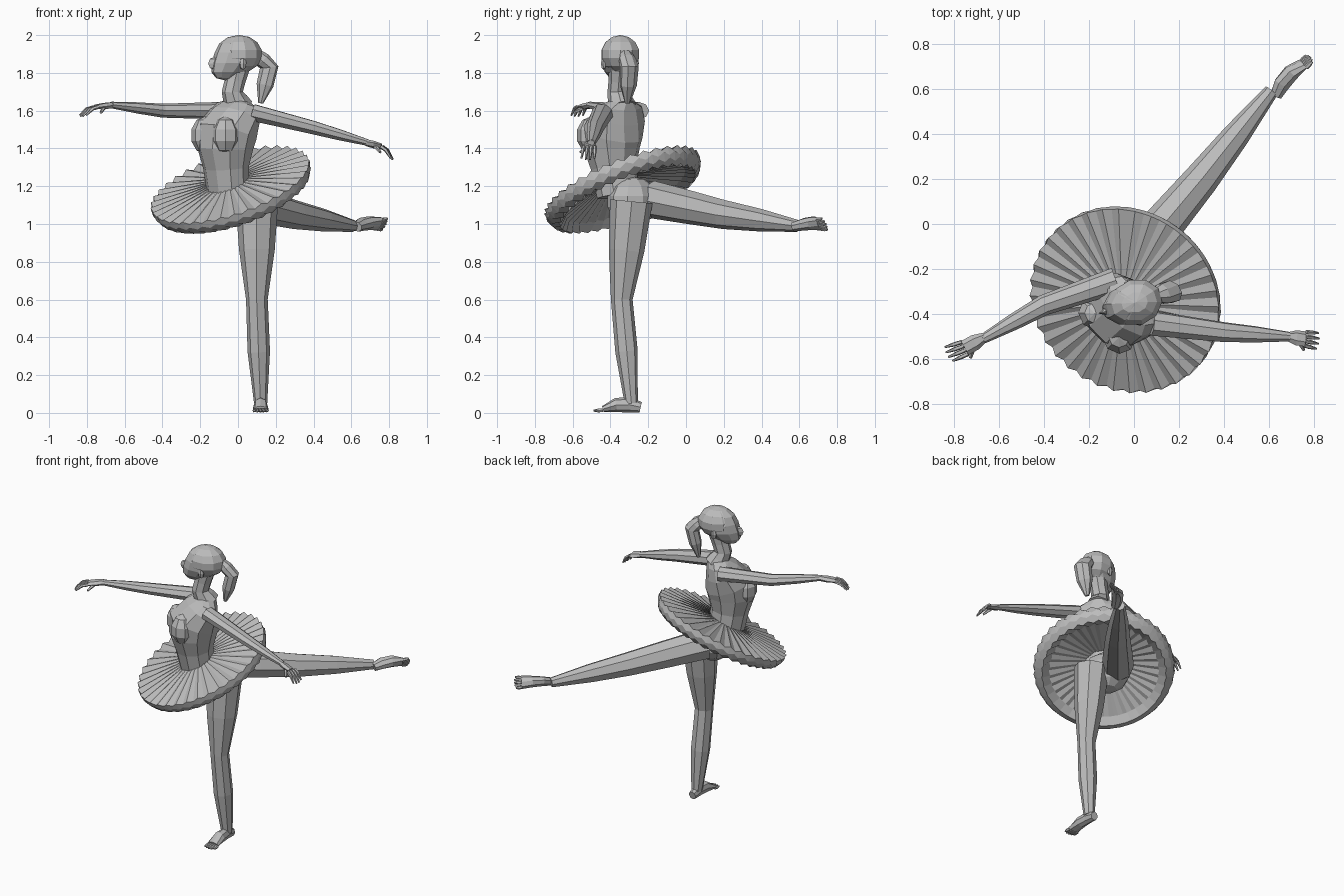
import bpy
import bmesh
from math import cos, sin, pi
from mathutils import Vector, Matrix

if "Cube" in bpy.data.objects:
    bpy.data.objects.remove(bpy.data.objects["Cube"], do_unlink=True)

colour = (.5, .5, .5, 1)
grey = bpy.data.materials.new("plain grey")
grey.use_nodes = True
grey.diffuse_color = colour
grey.node_tree.nodes["Principled BSDF"].inputs["Base Color"].default_value = colour

UP = Vector((0, 0, 1))
SIDE = Vector((1, -1, 0)).normalized()      # the body's left
FRONT = Vector((-1, -1, 0)).normalized()    # where the chest points
FACE = Vector((-1, -.3, 0)).normalized()    # where the head looks
CHEEK = FACE.cross(UP)


def finish(name, bm):
    bmesh.ops.recalc_face_normals(bm, faces=bm.faces)
    mesh = bpy.data.meshes.new(name)
    bm.to_mesh(mesh)
    bm.free()
    mesh.materials.append(grey)
    bpy.context.collection.objects.link(bpy.data.objects.new(name, mesh))


def bridge(bm, first, second):
    for i in range(len(first)):
        bm.faces.new((first[i - 1], first[i], second[i], second[i - 1]))


def loft(name, strands, sides=8, wide=SIDE):
    """Skin rings of (centre, width radius, depth radius) along each strand."""
    bm = bmesh.new()
    for rings in strands:
        last = len(rings) - 1
        loops = []
        for i, (centre, width, depth) in enumerate(rings):
            along = rings[min(i + 1, last)][0] - rings[max(i - 1, 0)][0]
            along.normalize()
            across = (wide - along * wide.dot(along)).normalized()
            out = along.cross(across)
            angles = [2 * pi * k / sides for k in range(sides)]
            loops.append([bm.verts.new(centre + across * cos(a) * width + out * sin(a) * depth)
                          for a in angles])
        for first, second in zip(loops, loops[1:]):
            bridge(bm, first, second)
        bm.faces.new(loops[0])
        bm.faces.new(loops[-1])
    finish(name, bm)


def limb(name, joints, radii, depth=1):
    """Two bones; the radii are for the three joints and the middles between them."""
    top, bend, end = [Vector(j) for j in joints]
    path = [top, top.lerp(bend, .5), bend, bend.lerp(end, .5), end]
    loft(name, [[(p, r, r * depth) for p, r in zip(path, radii)]])


def oval(name, centre, forward, radii, segments=8, jaw=0):
    """Faceted ellipsoid; jaw narrows its lower half and pushes it forward."""
    bm = bmesh.new()
    bmesh.ops.create_uvsphere(bm, u_segments=segments, v_segments=max(4, segments - 3), radius=1)
    length, width, height = radii
    frame = Matrix((forward * length, forward.cross(UP) * width, UP * height)).transposed()
    for v in bm.verts:
        low = max(0, -v.co.z)
        v.co.y *= 1 - jaw * low / 2
        v.co.x += jaw * low
        v.co = centre + frame @ v.co
    finish(name, bm)


def digits(base, reach, across, count, radius, arch=0):
    """Parallel fingers or toes, fanned a little, the middle ones longest."""
    strands = []
    for i in range(count):
        k = i - (count - 1) / 2
        root = base + across * k
        tip = root + reach * (1 - k * k / 20) + across * k / 6
        knuckle = root.lerp(tip, .5) + UP * arch
        strands.append([(root, radius, radius), (knuckle, radius, radius),
                        (tip, radius / 2, radius / 2)])
    return strands


def hand(side, wrist, palm, tip, thumb):
    wrist, palm, tip = Vector(wrist), Vector(palm), Vector(tip)
    across = (palm - wrist).cross(UP).normalized() * .02
    middle = wrist.lerp(palm, .5)
    loft(side + "_palm", [[(wrist, .02, .018), (middle, .035, .018), (palm, .035, .013)]], 6)
    fingers = digits(palm, tip - palm, across, 4, .01, .012)
    thumb_tip = palm + across * thumb * 2.5 - UP * .03
    fingers.append([(middle, .014, .014), (thumb_tip, .007, .007)])
    loft(side + "_fingers", fingers, 5)


def foot(side, heel, ball, lift):
    """The lift vector points out of the instep, away from the sole."""
    heel, ball = Vector(heel), Vector(ball)
    across = (ball - heel).cross(lift).normalized()
    rings = []
    for t in (0, .3, .65, 1):
        instep = sin(pi * t) * .02
        rings.append((heel.lerp(ball, t) + lift * instep, .026 + .016 * t,
                      .028 + instep - .012 * t))
    loft(side + "_foot", [rings], wide=across)
    loft(side + "_toes", digits(ball - lift * .006, (ball - heel) / 4, across * .015, 5, .011), 6)


# Torso: fraction of its height, forward bulge, half width, half depth
waist, collar = Vector((-.05, -.36, 1.15)), Vector((0, -.34, 1.65))
loft("torso", [[(waist.lerp(collar, t) + FRONT * bulge, width, depth) for t, bulge, width, depth in (
    (0, 0, .115, .11),
    (.3, .04, .125, .12),
    (.5, .06, .15, .15),
    (.66, .06, .165, .16),
    (.84, .02, .17, .11),
    (.95, 0, .14, .07),
    (1, 0, .07, .06))]], 10)
oval("pelvis", Vector((-.01, -.28, 1.12)), FRONT, (.13, .15, .13), 10)
limb("neck", [(0, -.34, 1.62), (-.03, -.36, 1.7), (0, -.35, 1.82)], (.08, .065, .056, .055, .06))

# Head and hair
skull = Vector((0, -.35, 1.88))
oval("head", skull, FACE, (.13, .1, .12), 10, .55)
oval("hair", skull - FACE * .01 + UP * .02, FACE, (.12, .105, .1), 10)
oval("nose", skull + FACE * .13 - UP * .03, FACE, (.035, .018, .035), 4)
oval("lips", skull + FACE * .125 - UP * .08, FACE, (.018, .025, .012), 6)
limb("ponytail", [(.09, -.32, 1.91), (.165, -.3, 1.83), (.12, -.31, 1.64)],
     (.03, .05, .055, .05, .015), .8)

# Paired features on the head and chest
for side, sign in (("left", 1), ("right", -1)):
    oval(side + "_ear", skull + CHEEK * .09 * sign - UP * .03, FACE, (.02, .015, .035), 6)
    chest = waist.lerp(collar, .64) + FRONT * .145
    oval(side + "_bust", chest + SIDE * .075 * sign, FRONT, (.075, .08, .1))

# Arms and hands
ARM = (.058, .052, .046, .037, .022)
limb("left_arm", [(.08, -.44, 1.59), (.4, -.48, 1.51), (.69, -.5, 1.43)], ARM, .8)
limb("right_arm", [(-.08, -.25, 1.6), (-.4, -.36, 1.6), (-.67, -.51, 1.63)], ARM, .8)
hand("left", (.68, -.5, 1.43), (.76, -.51, 1.41), (.82, -.52, 1.34), 1)
hand("right", (-.66, -.5, 1.63), (-.75, -.55, 1.62), (-.83, -.58, 1.57), -1)

# Standing leg and raised leg
limb("left_leg", [(.1, -.29, 1.12), (.1, -.34, .6), (.12, -.29, .05)],
     (.11, .092, .056, .058, .034), 1.05)
limb("right_leg", [(-.02, -.18, 1.13), (.3, .2, 1.05), (.61, .59, .99)],
     (.1, .09, .077, .06, .032))
foot("left", (.12, -.24, .03), (.12, -.44, .02), UP)
foot("right", (.63, .57, .985), (.75, .71, 1), (UP - SIDE * 1.5).normalized())

# Pleated skirt: rings of radius and height, folds swapping from ring to ring
PLEATS = 36
bm = bmesh.new()
tilt = UP.rotation_difference(Vector((-.33, -.41, 1))).to_matrix()
hips = Vector((-.036, -.333, 1.19))
loops = []
for radius, height in ((.09, .05), (.435, .018), (.435, -.015), (.42, -.045),
                       (.385, -.065), (.34, -.03)):
    loop = []
    for i in range(PLEATS * 2):
        angle = pi * i / PLEATS
        fold = radius * (.02 if (i + len(loops)) % 2 else -.02)
        spoke = Vector((cos(angle), sin(angle), 0)) * (radius + fold / 2)
        loop.append(bm.verts.new(hips + tilt @ (spoke + UP * (height + fold))))
    loops.append(loop)
for first, second in zip(loops, loops[1:] + loops[:1]):
    bridge(bm, first, second)
finish("pleated_skirt", bm)
